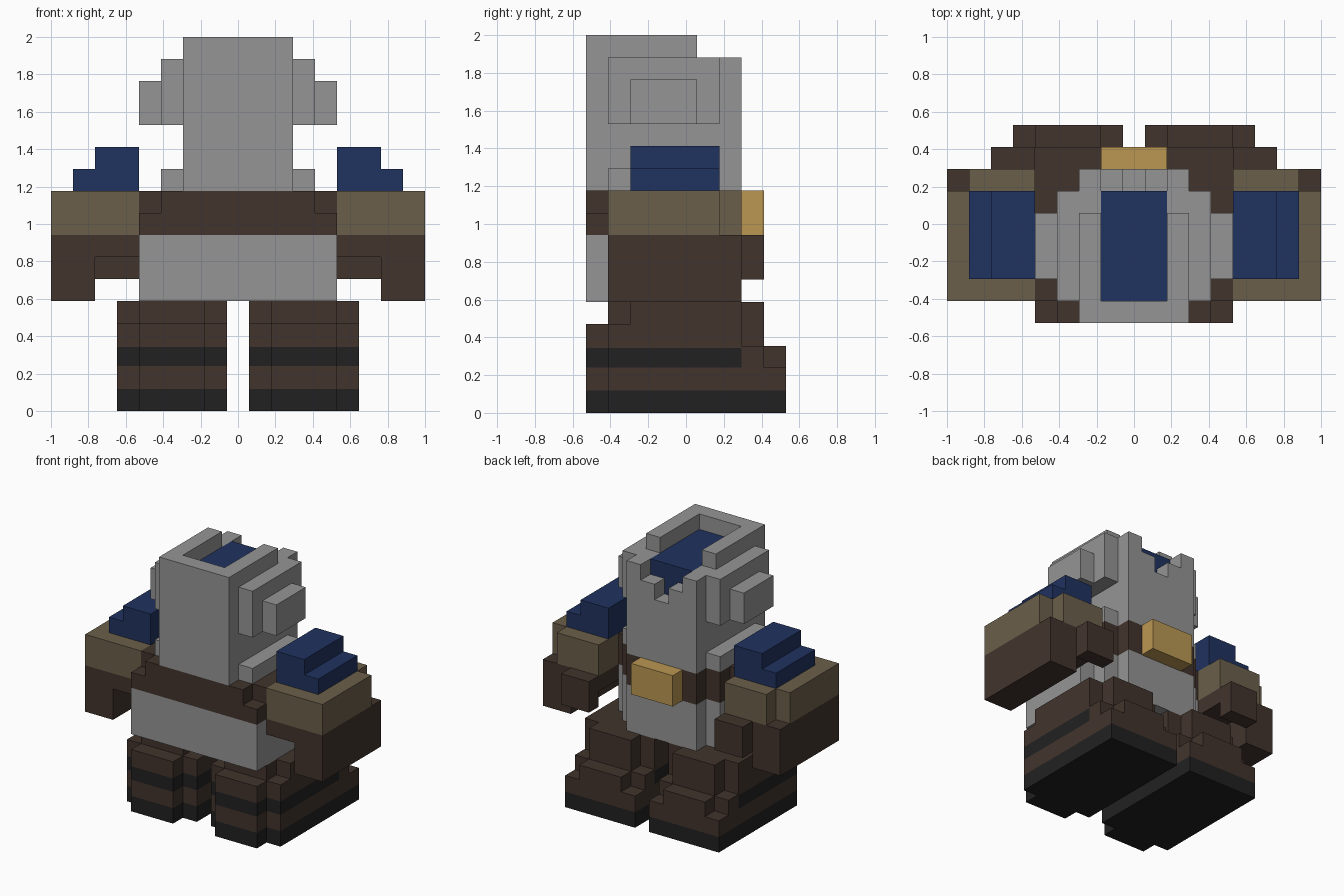
import bpy, bmesh
from mathutils import Vector

if "Cube" in bpy.data.objects:
    bpy.data.objects.remove(bpy.data.objects["Cube"])

U = 2 / 17  # block size; all coordinates below are in blocks


def material(name, rgb):
    m = bpy.data.materials.new(name)
    m.diffuse_color = (*rgb, 1)
    m.use_nodes = True
    m.node_tree.nodes["Principled BSDF"].inputs["Base Color"].default_value = m.diffuse_color
    return m


GRAY = material("gray", (0.30, 0.30, 0.30))
BROWN = material("dark brown", (0.054, 0.034, 0.026))
TAN = material("tan", (0.147, 0.114, 0.069))
BLUE = material("navy blue", (0.0144, 0.032, 0.115))
GOLD = material("gold", (0.49, 0.31, 0.085))
BLACK = material("black", (0.0152, 0.0152, 0.0152))


def part(name, mat, boxes, mirror=False):
    """Join boxes (x0, x1, y0, y1, z0, z1) into one object, optionally mirrored in x."""
    bm = bmesh.new()
    for x0, x1, y0, y1, z0, z1 in boxes:
        cube = bmesh.ops.create_cube(bm, size=1)
        for v in cube["verts"]:
            v.co = Vector((x1 if v.co.x > 0 else x0,
                           y1 if v.co.y > 0 else y0,
                           z1 if v.co.z > 0 else z0)) * U
    mesh = bpy.data.meshes.new(name)
    bm.to_mesh(mesh)
    bm.free()
    mesh.materials.append(mat)
    obj = bpy.data.objects.new(name, mesh)
    bpy.context.collection.objects.link(obj)
    if mirror:
        mod = obj.modifiers.new("mirror", "MIRROR")
        mod.use_mirror_merge = False
    return obj


def leg_layer(name, mat, z0, z1, back, front_outer, toe, toe_outer):
    """One leg slab: wide middle plus narrower outer strips."""
    part(name, mat, [(1.5, 4.5, back, toe, z0, z1),
                     (0.5, 1.5, front_outer, toe_outer, z0, z1),
                     (4.5, 5.5, front_outer, toe_outer, z0, z1)], True)


# Legs and boots, from the sole upwards
leg_layer("sole", BLACK, 0, 1, -4.5, -3.5, 4.5, 4.5)
leg_layer("boot_foot", BROWN, 1, 2.05, -4.5, -3.5, 4.5, 4.5)
leg_layer("boot_band", BLACK, 2.05, 2.92, -4.5, -3.5, 2.5, 2.5)
part("boot_toe", BROWN, [(1.5, 4.5, 2.5, 4.5, 2.05, 3),
                         (0.5, 1.5, 2.5, 3.5, 2, 3),
                         (4.5, 5.5, 2.5, 3.5, 2, 3)], True)
leg_layer("boot_shaft", BROWN, 2.92, 4, -4.5, -3.5, 2.5, 2.5)
leg_layer("knee", BROWN, 4, 5, -3.5, -2.5, 2.5, 2.5)
part("shin", BROWN, [(1.5, 4.5, 2.5, 3.5, 3, 5)], True)

# Torso and chest band, stepped towards +y
part("torso", GRAY, [(-4.5, 4.5, -4.5, 0.5, 5, 8),
                     (-3.5, 3.5, 0.5, 1.5, 5, 8),
                     (-2.5, 2.5, 1.5, 2.5, 5, 8)])
part("chest_band", BROWN, [(-4.5, 4.5, -4.5, -3.5, 8, 9),
                           (-3.5, 3.5, -4.5, -3.5, 9, 10),
                           (-4.5, 4.5, -3.5, 0.5, 8, 10),
                           (-3.5, 3.5, 0.5, 1.5, 8, 10),
                           (-2.5, 2.5, 1.5, 2.5, 8, 10)])
part("buckle", GOLD, [(-1.5, 1.5, 2.5, 3.5, 8, 10)])

# Arms
part("sleeve", TAN, [(4.5, 7.5, -3.5, 2.5, 8, 10),
                     (7.5, 8.5, -3.5, 1.5, 8, 10)], True)
part("forearm", BROWN, [(6.5, 8.5, -3.5, 2.5, 5, 8),
                        (4.5, 6.5, -3.5, 2.5, 7, 8)], True)
part("hand", BROWN, [(4.5, 6.5, 2.5, 3.5, 6, 8)], True)
part("shoulder_pad", BLUE, [(4.5, 6.5, -2.5, 1.5, 10, 12),
                            (6.5, 7.5, -2.5, 1.5, 10, 11)], True)

# Helmet shell with a notched wall on +y
part("helmet_wall", GRAY, [(-2.5, 2.5, -4.5, -3.5, 10, 17)])
part("helmet_side", GRAY, [(1.5, 2.5, -3.5, 0.5, 10, 17),
                           (1.5, 2.5, 0.5, 2.5, 10, 16),
                           (0.5, 1.5, 1.5, 2.5, 10, 15)], True)
part("helmet_notch", GRAY, [(-0.5, 0.5, 1.5, 2.5, 10, 14)])
part("helmet_core", BLUE, [(-1.5, 1.5, -3.5, 1.5, 10, 16)])

# Side plates and collar
part("ear_plate", GRAY, [(2.5, 3.5, -3.5, 1.5, 13, 16),
                         (3.5, 4.5, -2.5, 0.5, 13, 15)], True)
part("collar", GRAY, [(2.5, 3.5, -3.5, 1.5, 10, 11)], True)
